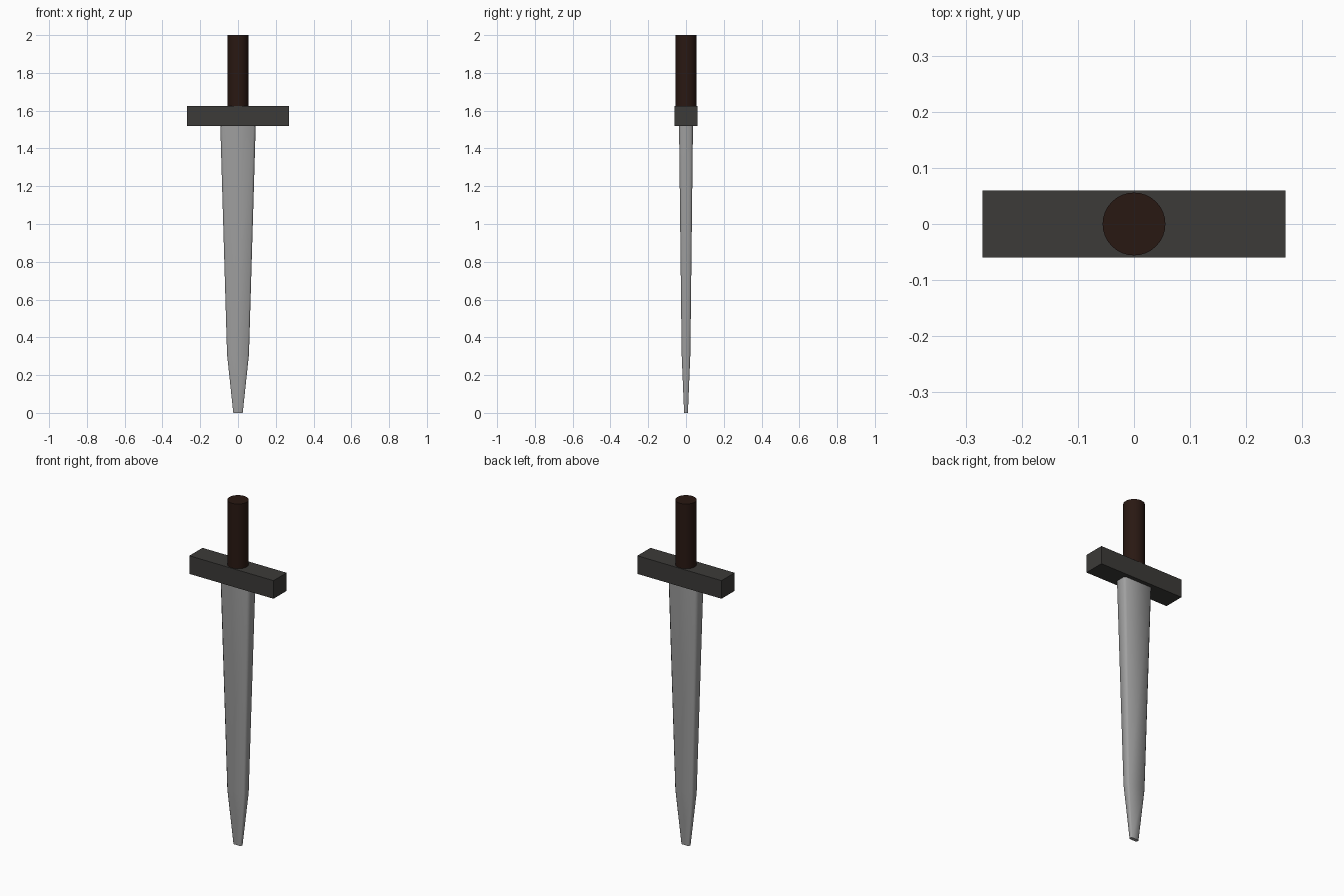
import bpy
import bmesh

if "Cube" in bpy.data.objects:
    bpy.data.objects.remove(bpy.data.objects["Cube"])


def paint(obj, name, rgb):
    mat = bpy.data.materials.new(name)
    mat.diffuse_color = (*rgb, 1)
    mat.use_nodes = True
    mat.node_tree.nodes["Principled BSDF"].inputs["Base Color"].default_value = mat.diffuse_color
    obj.data.materials.append(mat)


def section(hx, hy, c):
    """Chamfered rectangle outline."""
    quarter = [(hx, hy - c), (hx - c, hy)]
    return (quarter
            + [(-x, y) for x, y in reversed(quarter)]
            + [(-x, -y) for x, y in quarter]
            + [(x, -y) for x, y in reversed(quarter)])


# Blade: chamfered sections lofted from tip to guard
stations = [(0.0, 0.025, 0.010, 0.004),
            (0.31, 0.058, 0.023, 0.008),
            (1.53, 0.094, 0.037, 0.012)]
bm = bmesh.new()
rings = [[bm.verts.new((x, y, z)) for x, y in section(hx, hy, c)]
         for z, hx, hy, c in stations]
for low, high in zip(rings, rings[1:]):
    for i in range(len(low)):
        j = (i + 1) % len(low)
        bm.faces.new((low[i], low[j], high[j], high[i]))
bm.faces.new(rings[0][::-1])
bm.faces.new(rings[-1])
mesh = bpy.data.meshes.new("blade")
bm.to_mesh(mesh)
bm.free()
blade = bpy.data.objects.new("blade", mesh)
bpy.context.collection.objects.link(blade)
bpy.ops.object.select_all(action='DESELECT')
bpy.context.view_layer.objects.active = blade
blade.select_set(True)
bpy.ops.object.shade_smooth_by_angle(angle=0.9)
paint(blade, "steel", (0.35, 0.35, 0.35))

# Crossguard: plain box
bpy.ops.mesh.primitive_cube_add(size=1, location=(0, 0, 1.5725))
guard = bpy.context.object
guard.name = "crossguard"
guard.scale = (0.54, 0.12, 0.105)
bpy.ops.object.transform_apply(location=False, rotation=False, scale=True)
paint(guard, "dark_iron", (0.045, 0.043, 0.04))

# Grip: round bar rising from the guard
bpy.ops.mesh.primitive_cylinder_add(vertices=32, radius=0.056, depth=0.4,
                                    location=(0, 0, 1.8))
grip = bpy.context.object
grip.name = "grip"
bpy.ops.object.shade_smooth_by_angle()
paint(grip, "dark_wood", (0.022, 0.009, 0.006))
